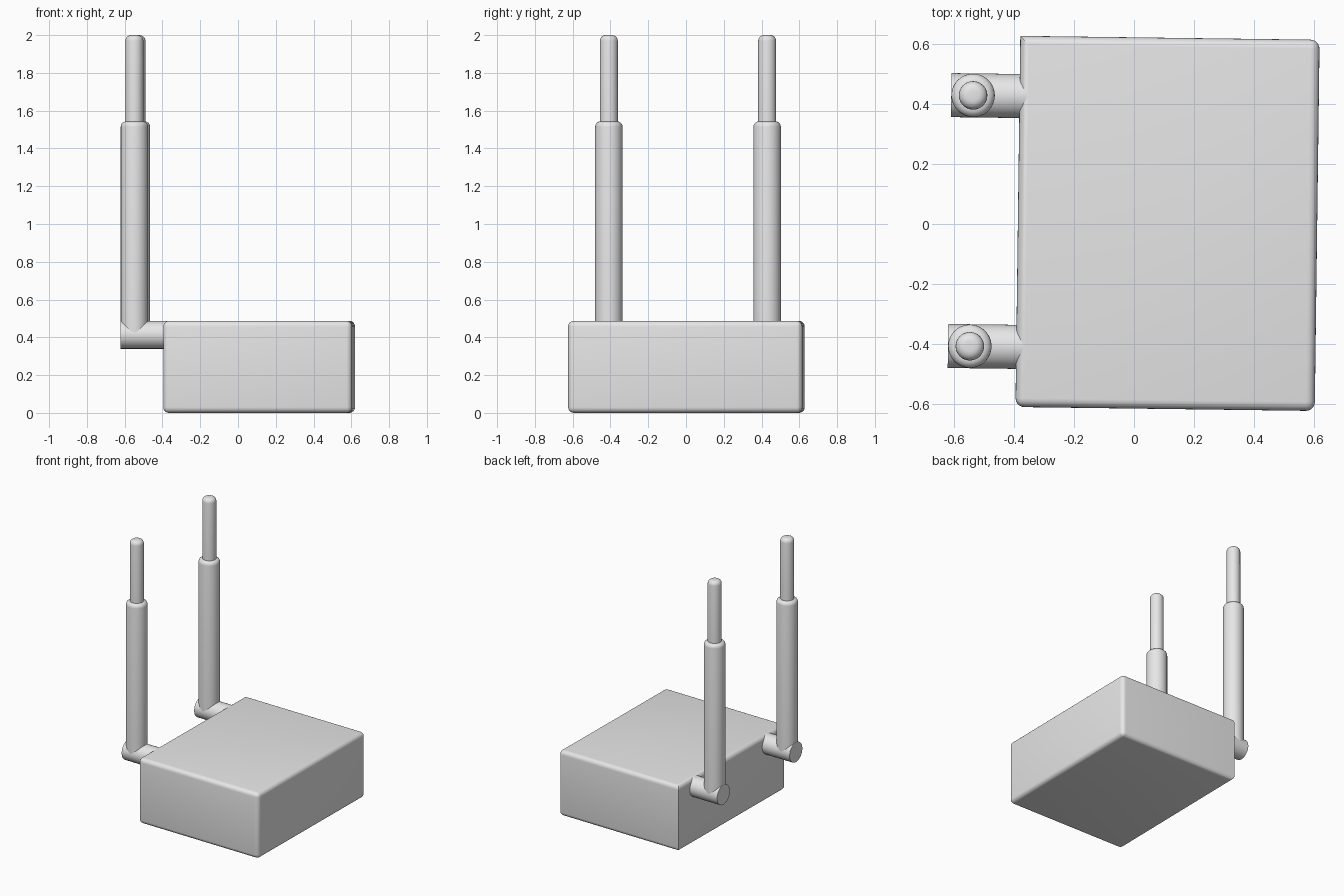
import bpy, bmesh, math
from mathutils import Matrix, Vector

cube = bpy.data.objects.get("Cube")
if cube:
    bpy.data.objects.remove(cube, do_unlink=True)

# Single plain colour
grey = bpy.data.materials.new("light grey plastic")
grey.use_nodes = True
grey.diffuse_color = (0.8, 0.8, 0.8, 1)
grey.node_tree.nodes["Principled BSDF"].inputs["Base Color"].default_value = (0.8, 0.8, 0.8, 1)

# The whole device is turned slightly about z
PLACE = Matrix.Translation((0.112, 0.002, 0)) @ Matrix.Rotation(math.radians(-0.75), 4, 'Z')


def finish(name, bm, local):
    mesh = bpy.data.meshes.new(name)
    bm.to_mesh(mesh)
    bm.free()
    mesh.materials.append(grey)
    obj = bpy.data.objects.new(name, mesh)
    bpy.context.collection.objects.link(obj)
    obj.matrix_world = PLACE @ local
    bpy.ops.object.select_all(action='DESELECT')
    obj.select_set(True)
    bpy.context.view_layer.objects.active = obj
    bpy.ops.object.shade_smooth_by_angle(angle=math.radians(35))
    return obj


def round_edges(bm, edges, width):
    bmesh.ops.bevel(bm, geom=edges, offset=width, segments=5, profile=0.5,
                    affect='EDGES', clamp_overlap=True)


def rod(name, radius, length, local, rim):
    """Cylinder standing on its origin along z, with a rounded upper rim."""
    bm = bmesh.new()
    bmesh.ops.create_cone(bm, cap_ends=True, segments=48, radius1=radius, radius2=radius,
                          depth=length, matrix=Matrix.Translation((0, 0, length / 2)))
    if rim:
        top = length - 0.001
        round_edges(bm, [e for e in bm.edges if all(v.co.z > top for v in e.verts)], rim)
    return finish(name, bm, local)


# Housing: rounded box, one vertical corner left sharp
bm = bmesh.new()
bmesh.ops.create_cube(bm, size=1, matrix=Matrix.Diagonal((1.0, 1.24, 0.487, 1)))
sharp = lambda e: all(v.co.x < 0 and v.co.y > 0 for v in e.verts)
round_edges(bm, [e for e in bm.edges if not sharp(e)], 0.03)
finish("housing", bm, Matrix.Translation((0, 0, 0.2435)))

# Two antennas, each a hinge, a thick tube and a thin tip
for side, y in (("front", -0.419), ("back", 0.419)):
    rod(side + "_antenna_hinge", 0.0735, 0.38,
        Matrix.Translation((-0.728, y, 0.413)) @ Matrix.Rotation(math.pi / 2, 4, 'Y'), 0)
    rod(side + "_antenna_tube", 0.0725, 1.13, Matrix.Translation((-0.655, y, 0.413)), 0.028)
    rod(side + "_antenna_tip", 0.0475, 0.5, Matrix.Translation((-0.655, y, 1.5)), 0.03)
